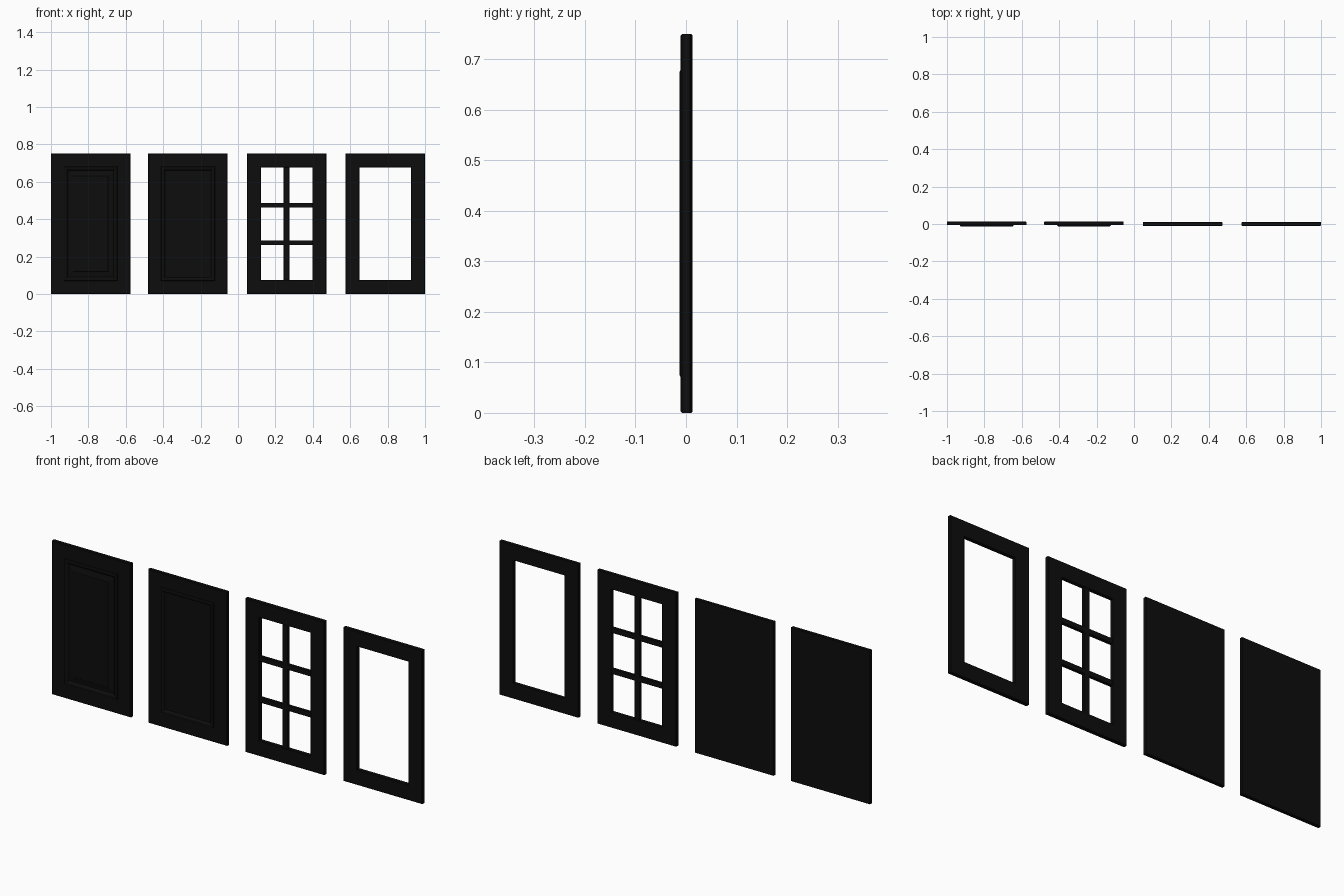
import bpy, bmesh

if "Cube" in bpy.data.objects:
    bpy.data.objects.remove(bpy.data.objects["Cube"])

W, H = 0.425, 0.75
black = bpy.data.materials.new("black_paint")
black.diffuse_color = (0.004, 0.004, 0.004, 1)
black.use_nodes = True
black.node_tree.nodes["Principled BSDF"].inputs["Base Color"].default_value = black.diffuse_color


def finish(bm, name):
    bmesh.ops.recalc_face_normals(bm, faces=bm.faces)
    me = bpy.data.meshes.new(name)
    bm.to_mesh(me)
    bm.free()
    me.materials.append(black)
    ob = bpy.data.objects.new(name, me)
    bpy.context.collection.objects.link(ob)
    return ob


def door(name, cx, profile, hollow):
    """Sweep a profile of (inset, y) around the door rectangle with mitred corners."""
    bm = bmesh.new()
    rings = []
    for i, y in profile:
        a, b = W / 2 - i, H - i
        rings.append([bm.verts.new(p) for p in
                      ((cx - a, y, i), (cx + a, y, i), (cx + a, y, b), (cx - a, y, b))])
    pairs = list(zip(rings, rings[1:]))
    if hollow:
        pairs.append((rings[-1], rings[0]))
    else:
        bm.faces.new(rings[0])
        bm.faces.new(rings[-1])
    for r, s in pairs:
        for k in range(4):
            n = (k + 1) % 4
            bm.faces.new((r[k], r[n], s[n], s[k]))
    return finish(bm, name)


def bar(name, x0, x1, z0, z1):
    bm = bmesh.new()
    bmesh.ops.create_cube(bm, size=1)
    for v in bm.verts:
        v.co = ((x0 + x1) / 2 + v.co.x * (x1 - x0), -0.001 + v.co.y * 0.016,
                (z0 + z1) / 2 + v.co.z * (z1 - z0))
    ob = finish(bm, name)
    m = ob.modifiers.new("soft_edges", 'BEVEL')
    m.width = 0.002
    m.segments = 1


X = [-0.7875, -0.2675, 0.2595, 0.7875]

# solid doors: flat back, softened rim, applied moulding around the panel
B, F = 0.0125, -0.0065
rim = [(0.002, B), (0, B - 0.002), (0, F + 0.003), (0.003, F)]
mould = [(0.069, F), (0.071, -0.011), (0.074, -0.0125), (0.08, -0.0125),
         (0.084, -0.011), (0.088, -0.0065)]
door("raised_panel_door", X[0], rim + mould +
     [(0.09, -0.004), (0.096, -0.004), (0.118, -0.0085), (0.119, -0.0095)], False)
door("flat_panel_door", X[1], rim + mould + [(0.089, -0.004)], False)

# open frames
B, F = 0.010, -0.0105
frame = [(0.002, B), (0, B - 0.002), (0, F + 0.003), (0.003, F),
         (0.072, F), (0.075, F + 0.003), (0.075, B - 0.001), (0.074, B)]
door("lattice_door_frame", X[2], frame, True)
door("open_door_frame", X[3], frame, True)

# glazing bars of the lattice door
bar("upright_bar", X[2] - 0.015, X[2] + 0.015, 0.073, 0.677)
for z in (0.274, 0.474):
    bar("cross_bar", X[2] - 0.14, X[2] + 0.14, z - 0.013, z + 0.013)
